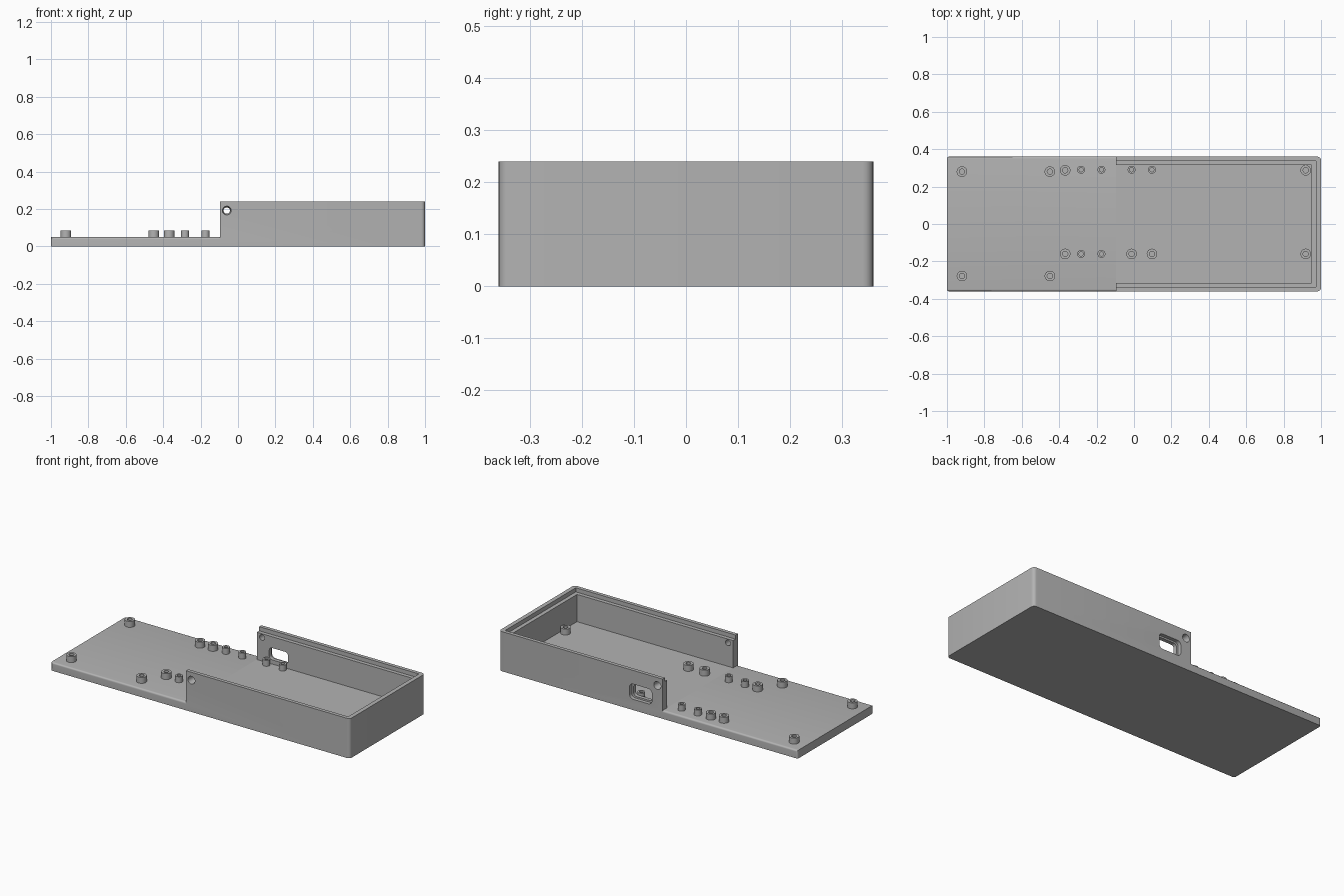
import bpy, bmesh, math
from mathutils import Vector, Matrix

if "Cube" in bpy.data.objects:
    bpy.data.objects.remove(bpy.data.objects["Cube"])

grey = bpy.data.materials.new("plain grey")
grey.use_nodes = True
COLOUR = (0.45, 0.45, 0.45, 1)
grey.diffuse_color = COLOUR
grey.node_tree.nodes["Principled BSDF"].inputs["Base Color"].default_value = COLOUR

FLOOR, TOP, HALF, WALL_END = 0.05, 0.24, 0.36, -0.095


def finish(bm, name):
    bmesh.ops.recalc_face_normals(bm, faces=bm.faces)
    mesh = bpy.data.meshes.new(name)
    bm.to_mesh(mesh)
    bm.free()
    mesh.materials.append(grey)
    obj = bpy.data.objects.new(name, mesh)
    bpy.context.collection.objects.link(obj)
    return obj


def box(name, lo, hi, rounded=None, radius=0.02):
    """Box between two corners; edges picked by a rule on (midpoint, direction) are rounded."""
    lo, hi = Vector(lo), Vector(hi)
    bm = bmesh.new()
    bmesh.ops.create_cube(bm, size=1)
    bmesh.ops.transform(bm, verts=bm.verts, matrix=Matrix.Translation((lo + hi) / 2)
                        @ Matrix.Diagonal((*(hi - lo), 1)))
    if rounded:
        edges = [e for e in bm.edges
                 if rounded((e.verts[0].co + e.verts[1].co) / 2,
                            e.verts[1].co - e.verts[0].co)]
        bmesh.ops.bevel(bm, geom=edges, offset=radius, segments=5, profile=0.5,
                        affect='EDGES')
    return finish(bm, name)


def boolean(target, tool, operation='DIFFERENCE'):
    mod = target.modifiers.new(operation, 'BOOLEAN')
    mod.operation, mod.object, mod.solver = operation, tool, 'EXACT'
    bpy.context.view_layer.objects.active = target
    bpy.ops.object.modifier_apply(modifier=mod.name)
    bpy.data.objects.remove(tool)


def smooth(obj):
    bpy.ops.object.select_all(action='DESELECT')
    obj.select_set(True)
    bpy.context.view_layer.objects.active = obj
    bpy.ops.object.shade_smooth_by_angle(angle=math.radians(30))


# Walled end: hollow tray, open on the left, with a stepped rim
tray = box("tray", (WALL_END, -HALF, 0), (1, HALF, TOP),
           lambda m, d: abs(d.z) > 0.1 and m.x > 0.9)
boolean(tray, box("cavity", (-0.3, -0.315, FLOOR), (0.95, 0.315, 0.4)))
boolean(tray, box("rim_step", (-0.3, -0.338, TOP - 0.025), (0.974, 0.338, 0.4)))

# Flat end: thin plate with softened long edges
plate = box("base_plate", (-1, -HALF, 0), (WALL_END, HALF, FLOOR),
            lambda m, d: (abs(d.x) > 0.1 and m.z > 0.04)
            or (abs(d.z) > 0.01 and m.x < -0.9), 0.011)
boolean(tray, plate, 'UNION')

# Tapered screw holes near the wall ends
for side in (-1, 1):
    bm = bmesh.new()
    bmesh.ops.create_cone(bm, cap_ends=True, segments=32, radius1=0.015,
                          radius2=0.024, depth=0.06)
    bmesh.ops.transform(bm, verts=bm.verts,
                        matrix=Matrix.Translation((-0.06, side * 0.333, 0.192))
                        @ Matrix.Rotation(-side * math.pi / 2, 4, 'X'))
    boolean(tray, finish(bm, "screw_hole"))

# Connector opening in the back wall, with a shallow outer recess
along_y = lambda m, d: abs(d.y) > 0.01
boolean(tray, box("port", (-0.012, 0.28, 0.075), (0.114, 0.4, 0.147), along_y, 0.02))
boolean(tray, box("port_recess", (-0.024, 0.338, 0.065), (0.126, 0.4, 0.157), along_y, 0.024))
smooth(tray)


def standoff(name, x, y, outer, inner):
    """Round post with a blind screw hole."""
    bm = bmesh.new()
    profile = [(0, FLOOR + 0.002), (inner, FLOOR + 0.002), (inner, 0.086),
               (outer, 0.086), (outer, FLOOR - 0.005)]
    verts = [bm.verts.new((r, 0, z)) for r, z in profile]
    edges = [bm.edges.new(pair) for pair in zip(verts, verts[1:])]
    bmesh.ops.spin(bm, geom=verts + edges, cent=(0, 0, 0), axis=(0, 0, 1),
                   angle=math.tau, steps=32)
    bmesh.ops.remove_doubles(bm, verts=bm.verts, dist=1e-5)
    bmesh.ops.translate(bm, verts=bm.verts, vec=(x, y, 0))
    smooth(finish(bm, name))


# Large and small standoffs on the floor
large = [(-0.92, 0.28), (-0.45, 0.28), (-0.92, -0.278), (-0.45, -0.278),
         (-0.368, 0.287), (0.918, 0.287), (-0.368, -0.16), (0.918, -0.16),
         (-0.013, -0.16), (0.096, -0.16)]
small = [(-0.283, 0.29), (-0.174, 0.29), (-0.013, 0.29), (0.096, 0.29),
         (-0.283, -0.16), (-0.174, -0.16)]
for x, y in large:
    standoff("large_standoff", x, y, 0.028, 0.014)
for x, y in small:
    standoff("small_standoff", x, y, 0.021, 0.011)
